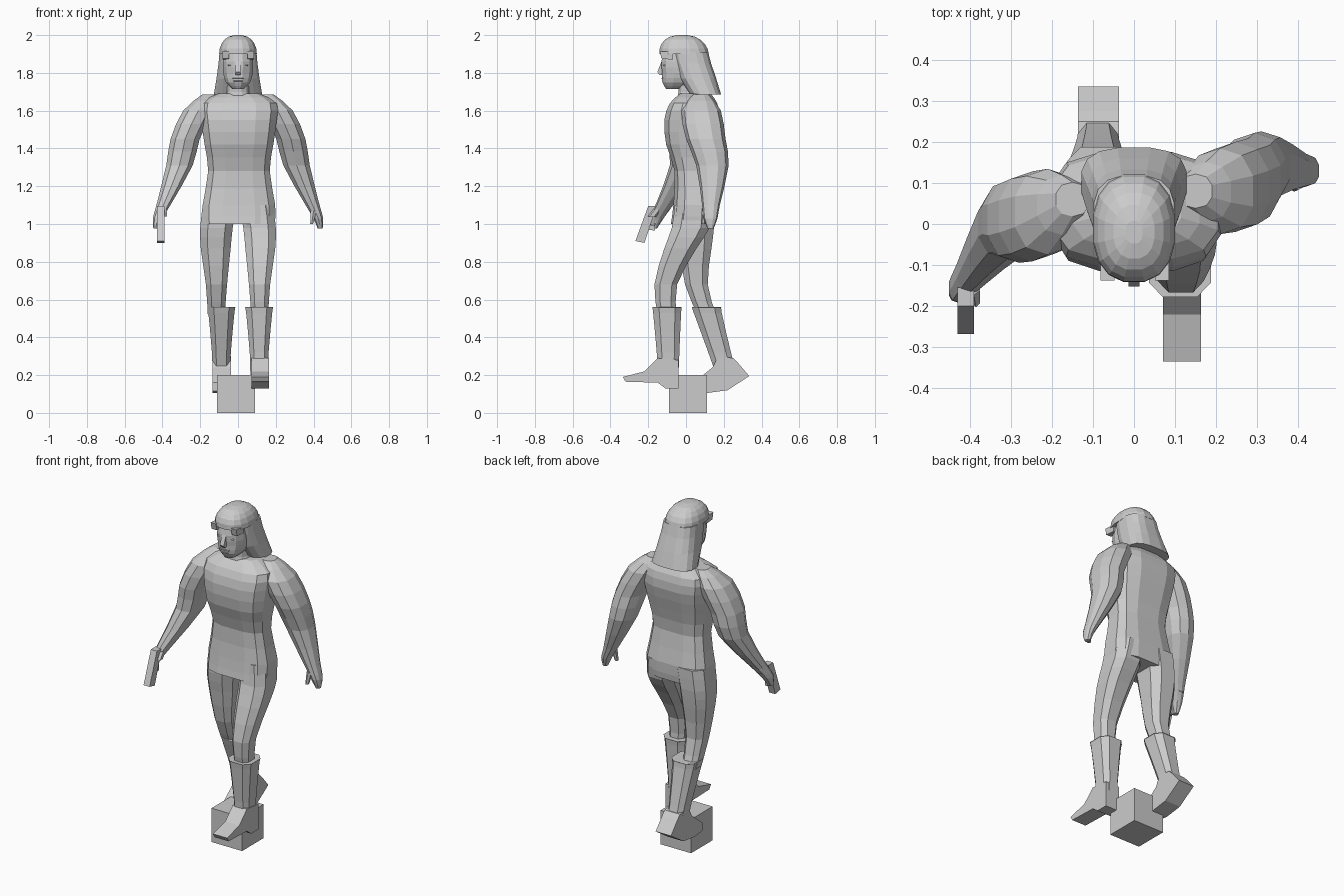
import bpy
import bmesh
from math import cos, sin, pi, copysign
from mathutils import Vector

default_cube = bpy.data.objects.get("Cube")
if default_cube:
    bpy.data.objects.remove(default_cube, do_unlink=True)

# One plain grey for the whole figure
grey = bpy.data.materials.new("plain grey")
grey.use_nodes = True
colour = (0.6, 0.6, 0.6, 1)
grey.diffuse_color = colour
grey.node_tree.nodes["Principled BSDF"].inputs["Base Color"].default_value = colour


def finish(name, bm):
    """Turn a bmesh into a flat shaded object with outward normals."""
    bmesh.ops.recalc_face_normals(bm, faces=bm.faces)
    mesh = bpy.data.meshes.new(name)
    bm.to_mesh(mesh)
    bm.free()
    mesh.materials.append(grey)
    obj = bpy.data.objects.new(name, mesh)
    bpy.context.collection.objects.link(obj)
    return obj


def flow(keys):
    """Add a ring between each pair of key rings, along a smooth curve."""
    keys = [Vector(key) for key in keys]
    padded = [keys[0]] + keys + [keys[-1]]
    rings = []
    for before, start, end, after in zip(padded, padded[1:], padded[2:], padded[3:]):
        middle = (start + end) / 2
        bulge = (start + end - before - after) / 16
        rings += [start, middle + bulge]
    return rings + [keys[-1]]


def outline_point(angle, power):
    """Point on an ellipse (power 2) or on a rounded box (higher powers)."""
    c, s = cos(angle), sin(angle)
    return copysign(abs(c) ** (2 / power), c), copysign(abs(s) ** (2 / power), s)


def loft(name, rings, sides=12, power=2.4):
    """Skin over level rings given as (x, y, z, half width, half depth)."""
    bm = bmesh.new()
    step = 2 * pi / sides
    shape = [outline_point((i + 0.5) * step, power) for i in range(sides)]
    reach = max(a for a, b in shape)
    loops = []
    for x, y, z, width, depth in rings:
        loops.append([bm.verts.new((x + a * width / reach, y + b * depth / reach, z))
                      for a, b in shape])
    for lower, upper in zip(loops, loops[1:]):
        for i in range(sides):
            j = (i + 1) % sides
            bm.faces.new((lower[i], lower[j], upper[j], upper[i]))
    bm.faces.new(loops[0])
    bm.faces.new(loops[-1])
    return finish(name, bm)


def prism(name, outline, centre, half_width):
    """Extrude a side outline of (y, z) points evenly about x = centre."""
    bm = bmesh.new()
    left = centre - half_width
    face = bm.faces.new([bm.verts.new((left, y, z)) for y, z in outline])
    extruded = bmesh.ops.extrude_face_region(bm, geom=[face])
    moved = [v for v in extruded["geom"] if isinstance(v, bmesh.types.BMVert)]
    bmesh.ops.translate(bm, verts=moved, vec=(2 * half_width, 0, 0))
    return finish(name, bm)


# Stand block under the figure
bpy.ops.mesh.primitive_cube_add(size=0.2, location=(-0.01, 0.01, 0.1))
stand = bpy.context.object
stand.name = "stand_block"
stand.data.materials.append(grey)

# Torso and neck, as (y, z, half width, half depth)
torso = [(.03, 1, .19, .11), (.04, 1.1, .192, .107), (.03, 1.28, .163, .09),
         (.02, 1.42, .182, .125), (.03, 1.55, .2, .145), (.04, 1.64, .2, .125),
         (.05, 1.69, .11, .08)]
loft("torso", flow([(.005, *ring) for ring in torso]), power=3.2)
loft("neck", [(0, .03, 1.64, .08, .08), (0, .02, 1.7, .058, .06),
              (0, .01, 1.8, .055, .055)])

# Limbs share widths on both sides; only the stride and the swing differ.
# Each row is (x, z, half width, half depth, left y, right y).
arm = [(.15, 1.685, .04, .04, .08, .06), (.21, 1.6, .08, .1, .08, .03),
       (.28, 1.45, .077, .1, .105, .01), (.31, 1.31, .07, .082, .14, 0),
       (.395, 1.1, .037, .045, .132, -.115), (.425, 1.03, .026, .035, .13, -.155),
       (.435, .975, .013, .015, .13, -.17)]
leg = [(.097, 1.1, .09, .1, .04, .05), (.114, .98, .086, .1, .025, .048),
       (.118, .87, .079, .085, -.03, .05), (.114, .68, .056, .06, -.107, .055),
       (.115, .52, .045, .05, -.1, .11)]
# The boots flare at the cuff
boot = [(.1, .56, .075, .078, -.1, .11), (.1, .53, .069, .074, -.1, .115),
        (.1, .32, .05, .06, -.095, .178), (.1, .2, .047, .055, -.095, .215)]
# The stance sits a little to the left, so both boots shift the same way
boot_shift = .012
for side, sign, pick in (("left", 1, 4), ("right", -1, 5)):
    for part, rows, sides, power, shift in (("arm", arm, 10, 2.3, 0),
                                            ("leg", leg, 8, 2.8, 0),
                                            ("boot", boot, 8, 3, boot_shift)):
        rings = [(sign * row[0] + shift, row[pick], *row[1:4]) for row in rows]
        loft(side + "_" + part, flow(rings), sides, power)

# Feet: the left one is planted ahead, the right one trails with its heel up
left_sole = [(-.04, .13), (-.11, .13), (-.15, .16), (-.32, .165)]
left_instep = [(-.335, .19), (-.22, .22), (-.15, .29), (-.04, .28)]
prism("left_foot", left_sole + left_instep, .117, .046)
right_sole = [(.335, .195), (.22, .12), (.11, .105), (.04, .115)]
right_instep = [(.04, .16), (.14, .24), (.17, .3), (.25, .29), (.275, .265)]
prism("right_foot", right_sole + right_instep, -.086, .05)

# Thumbs
loft("left_thumb", [(.4, .1, 1.07, .015, .015), (.39, .09, 1, .008, .01)], sides=6)
loft("right_thumb", [(-.39, -.15, 1.08, .015, .02), (-.385, -.18, 1.04, .01, .02)],
     sides=6)

# Pistol pointing down in the right hand
prism("pistol_barrel", [(-.2, 1.095), (-.155, 1.095), (-.22, .9), (-.268, .91)],
      -.41, .02)
prism("pistol_grip", [(-.18, 1.07), (-.1, 1.1), (-.09, 1.07), (-.19, 1.03)],
      -.41, .016)
prism("trigger_guard", [(-.2, 1), (-.17, .99), (-.16, 1.03), (-.165, .965),
                        (-.2, .97)], -.41, .008)

# Head
face = [(-.03, 1.94, .07, .08), (-.035, 1.86, .08, .095), (-.033, 1.8, .078, .093),
        (-.04, 1.75, .064, .085), (-.06, 1.715, .03, .045)]
loft("face", flow([(0, *ring) for ring in face]), power=2.3)
prism("nose", [(-.1, 1.87), (-.13, 1.86), (-.152, 1.805), (-.14, 1.79), (-.1, 1.79)],
      0, .013)
# Lips and eyes are small raised wedges
for name, height, x, width in (("upper_lip", 1.772, 0, .03), ("lower_lip", 1.757, 0, .025),
                               ("left_eye", 1.84, .036, .017),
                               ("right_eye", 1.84, -.036, .017)):
    front = -.124 if "eye" in name else -.133
    prism(name, [(-.09, height + .01), (front, height), (-.09, height - .01)], x, width)

# Long hair: domed crown, fringe locks and the fall down the back
crown = []
for i in range(6):
    angle = i * pi / 11
    size = cos(angle) ** .8
    crown.append((0, -.01 * (1 + sin(angle)), 1.9 + .101 * sin(angle),
                  .1 * size, .131 * size))
loft("hair_crown", crown, sides=16)
fall = [(.02, 1.91, .098, .097), (.034, 1.85, .103, .099),
        (.062, 1.77, .114, .098), (.103, 1.685, .128, .083)]
loft("hair_fall", [(0, *ring) for ring in fall], sides=16, power=2.8)
lock = [(-.138, 1.915), (-.07, 1.91), (-.07, 1.87), (-.13, 1.875)]
for name, x in (("right_fringe", -.065), ("left_fringe", .068)):
    prism(name, lock, x, .017)
